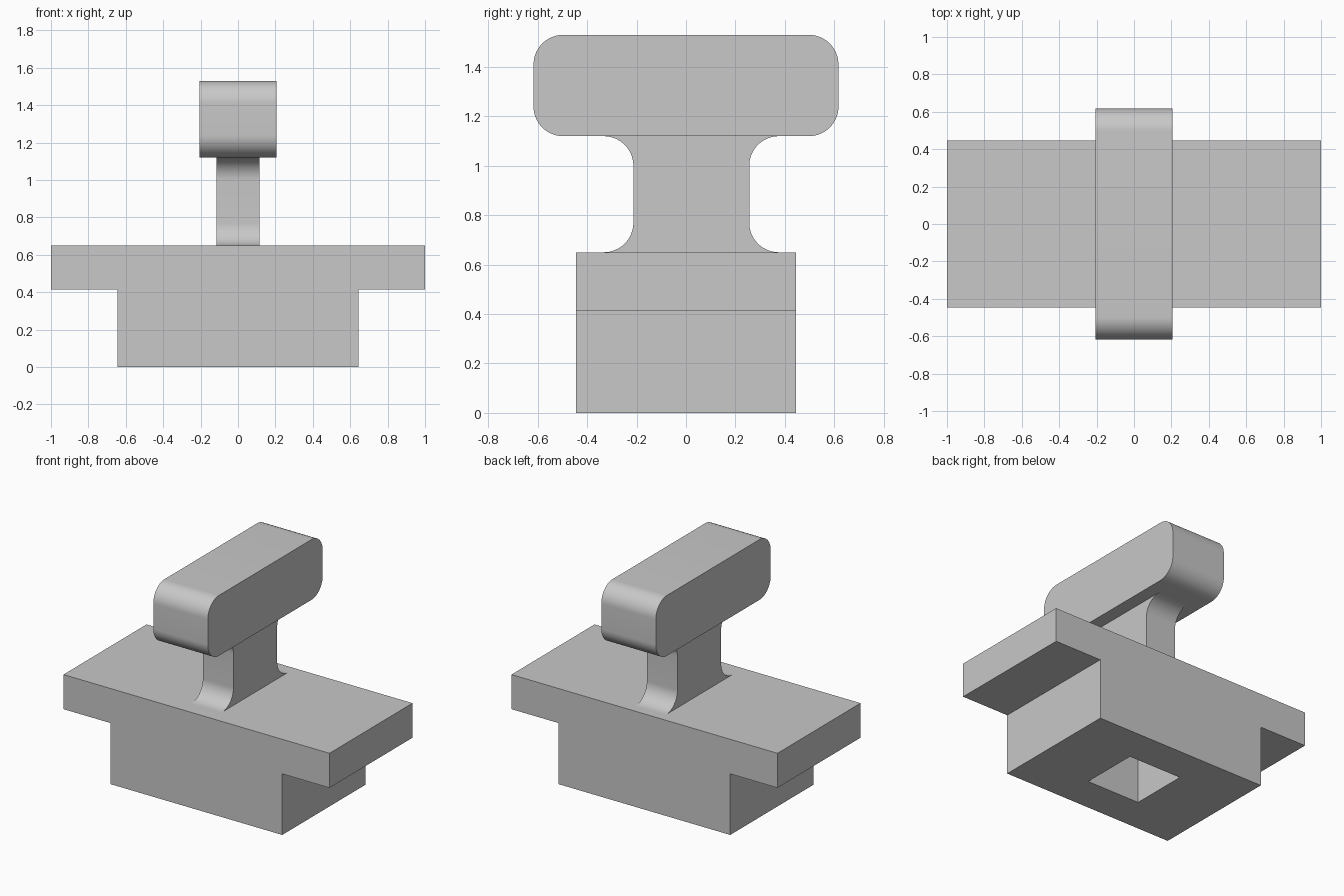
import bpy, bmesh, math

if "Cube" in bpy.data.objects:
    bpy.data.objects.remove(bpy.data.objects["Cube"], do_unlink=True)

grey = bpy.data.materials.new("light grey")
grey.use_nodes = True
colour = (0.58, 0.58, 0.58, 1)
grey.diffuse_color = colour
grey.node_tree.nodes["Principled BSDF"].inputs["Base Color"].default_value = colour


def arc(cy, cz, r, start, end, steps=16):
    """Points of an arc, angles in degrees."""
    angles = [math.radians(start + (end - start) * i / steps) for i in range(steps + 1)]
    return [(cy + r * math.cos(a), cz + r * math.sin(a)) for a in angles]


def extrude(name, outline, place, low, high):
    """Extrude a flat outline between two levels; place(u, v, level) gives the 3D point."""
    bm = bmesh.new()
    face = bm.faces.new([bm.verts.new(place(u, v, low)) for u, v in outline])
    new = bmesh.ops.extrude_face_region(bm, geom=[face])["geom"]
    shift = place(0, 0, high - low)
    bmesh.ops.translate(bm, vec=shift, verts=[g for g in new if isinstance(g, bmesh.types.BMVert)])
    bmesh.ops.recalc_face_normals(bm, faces=bm.faces)
    mesh = bpy.data.meshes.new(name)
    bm.to_mesh(mesh)
    bm.free()
    obj = bpy.data.objects.new(name, mesh)
    bpy.context.collection.objects.link(obj)
    mesh.materials.append(grey)
    return obj


def along_x(y, z, x):
    return (x, y, z)


def along_y(x, z, y):
    return (x, y, z)


def along_z(x, y, z):
    return (x, y, z)


FLANGE, TOP, GRIP, PEAK = 0.415, 0.65, 1.12, 1.53
R = 0.12

# T-shaped base block
half = [(0.645, 0), (0.645, FLANGE), (1, FLANGE), (1, TOP)]
base = extrude("base", half + [(-x, z) for x, z in reversed(half)], along_y, -0.446, 0.446)

# Square socket cut into the underside
s = 0.2
cutter = extrude("socket_cutter", [(-s, -s), (s, -s), (s, s), (-s, s)], along_z, -0.1, FLANGE)
cutter.hide_render = True
cutter.hide_set(True)
cut = base.modifiers.new("socket", "BOOLEAN")
cut.operation = "DIFFERENCE"
cut.solver = "EXACT"
cut.object = cutter

# Stem with concave fillets at both ends
front, back = -0.213, 0.256
stem_outline = (arc(back + R, TOP + R, R, 270, 180) + arc(back + R, GRIP - R, R, 180, 90)
                + arc(front - R, GRIP - R, R, 90, 0) + arc(front - R, TOP + R, R, 0, -90))
stem = extrude("stem", stem_outline, along_x, -0.115, 0.115)

# Rounded grip bar
end = 0.617 - R
grip_outline = (arc(end, GRIP + R, R, -90, 0) + arc(end, PEAK - R, R, 0, 90)
                + arc(-end, PEAK - R, R, 90, 180) + arc(-end, GRIP + R, R, 180, 270))
grip = extrude("grip", grip_outline, along_x, -0.205, 0.205)

# Smooth the rounded parts, keeping edges sharp
for obj in (stem, grip):
    bpy.ops.object.select_all(action="DESELECT")
    obj.select_set(True)
    bpy.context.view_layer.objects.active = obj
    bpy.ops.object.shade_smooth_by_angle(angle=math.radians(30))
